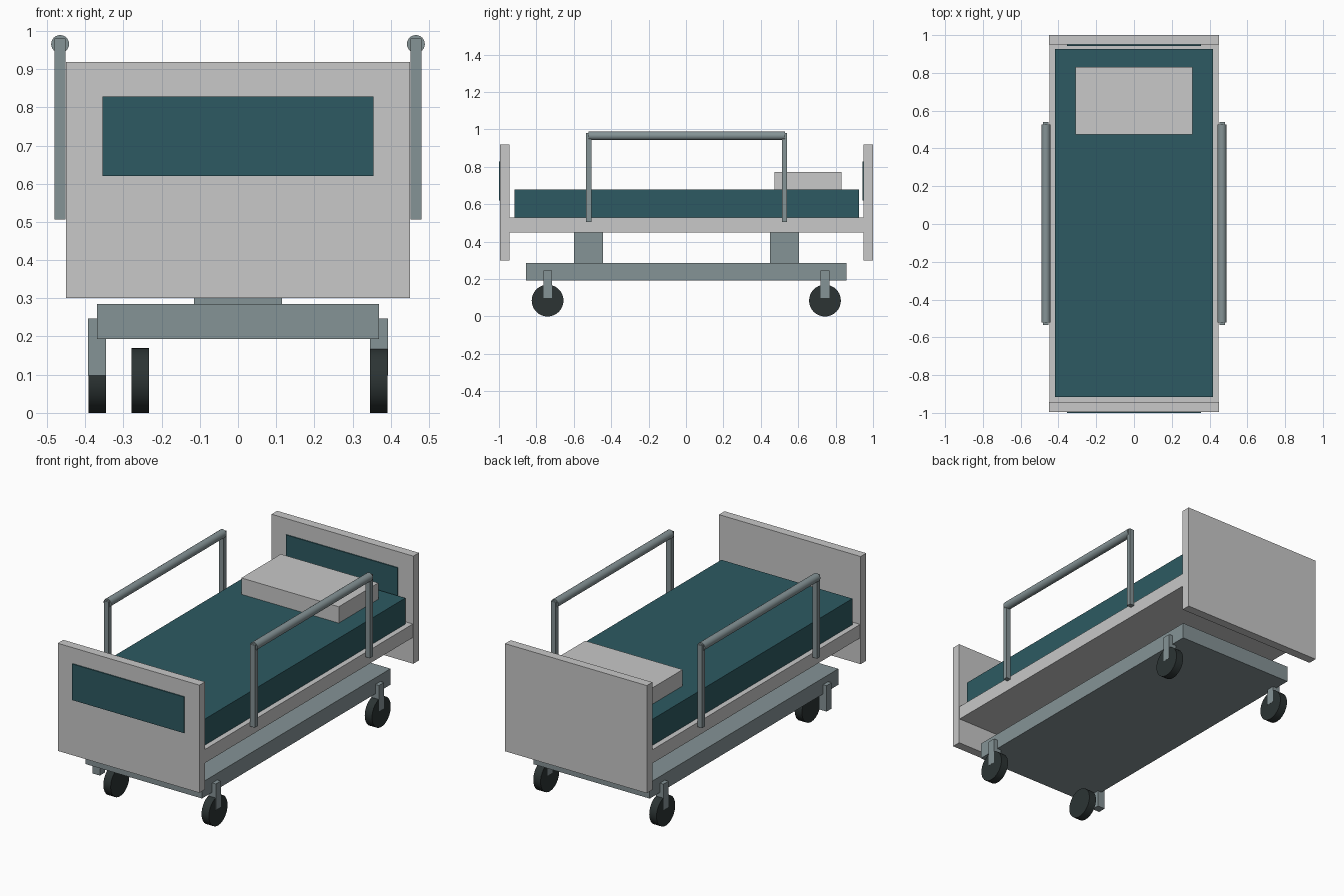
import bpy
import math

if "Cube" in bpy.data.objects:
    bpy.data.objects.remove(bpy.data.objects["Cube"])


def material(name, rgb):
    m = bpy.data.materials.new(name)
    m.diffuse_color = (*rgb, 1)
    m.use_nodes = True
    m.node_tree.nodes["Principled BSDF"].inputs["Base Color"].default_value = m.diffuse_color
    return m


WHITE = material("pale_grey", (0.58, 0.58, 0.58))
TEAL = material("dark_teal", (0.026, 0.102, 0.122))
STEEL = material("blue_grey_steel", (0.235, 0.292, 0.305))
RUBBER = material("black_rubber", (0.025, 0.034, 0.034))


def box(name, mat, x, y, z):
    """Box from (min, max) pairs on each axis."""
    spans = (x, y, z)
    bpy.ops.mesh.primitive_cube_add(size=1, location=[(a + b) / 2 for a, b in spans])
    ob = bpy.context.object
    ob.name = name
    ob.scale = [b - a for a, b in spans]
    bpy.ops.object.transform_apply(location=False, rotation=False, scale=True)
    ob.data.materials.append(mat)
    return ob


def cylinder(name, mat, centre, radius, length, rotation, sides):
    bpy.ops.mesh.primitive_cylinder_add(vertices=sides, radius=radius, depth=length,
                                        location=centre, rotation=rotation)
    ob = bpy.context.object
    ob.name = name
    ob.data.materials.append(mat)
    bpy.ops.object.shade_smooth_by_angle(angle=math.radians(35))
    return ob


# Wheeled chassis and lifting columns
box("base_frame", STEEL, (-0.37, 0.37), (-0.856, 0.858), (0.193, 0.285))
for end, y in (("front", -0.522), ("back", 0.527)):
    box(f"{end}_lift_column", STEEL, (-0.115, 0.115), (y - 0.077, y + 0.077), (0.285, 0.45))

# Castors; the front left wheel sits inboard of its fork
for end, y in (("front", -0.74), ("back", 0.743)):
    for side, x in (("left", -0.369), ("right", 0.369)):
        box(f"{end}_{side}_fork", STEEL, (x - 0.0238, x + 0.0238),
            (y - 0.023, y + 0.023), (0.098, 0.247))
        wheel_x = -0.256 if (end, side) == ("front", "left") else x
        cylinder(f"{end}_{side}_wheel", RUBBER, (wheel_x, y, 0.085), 0.085, 0.0465,
                 (0, math.pi / 2, 0), 32)

# Deck, mattress and pillow
box("deck", WHITE, (-0.448, 0.448), (-0.945, 0.95), (0.45, 0.528))
box("mattress", TEAL, (-0.417, 0.417), (-0.917, 0.926), (0.528, 0.678))
box("pillow", WHITE, (-0.31, 0.31), (0.473, 0.832), (0.67, 0.772))

# End boards, each with an inlaid panel on its front face
for name, y in (("footboard", -0.994), ("headboard", 0.949)):
    box(name, WHITE, (-0.451, 0.451), (y, y + 0.051), (0.30, 0.919))
    box(f"{name}_panel", TEAL, (-0.355, 0.355), (y - 0.006, y + 0.002), (0.62, 0.828))

# Side rails: two square posts carrying a round bar
for side, x in (("left", -0.466), ("right", 0.466)):
    for end, y in (("front", -0.52), ("back", 0.526)):
        box(f"{side}_rail_{end}_post", STEEL, (x - 0.0145, x + 0.0145),
            (y - 0.0135, y + 0.0135), (0.506, 0.98))
    cylinder(f"{side}_rail_bar", STEEL, (x, 0.003, 0.966), 0.0235, 1.05,
             (math.pi / 2, 0, 0), 24)
